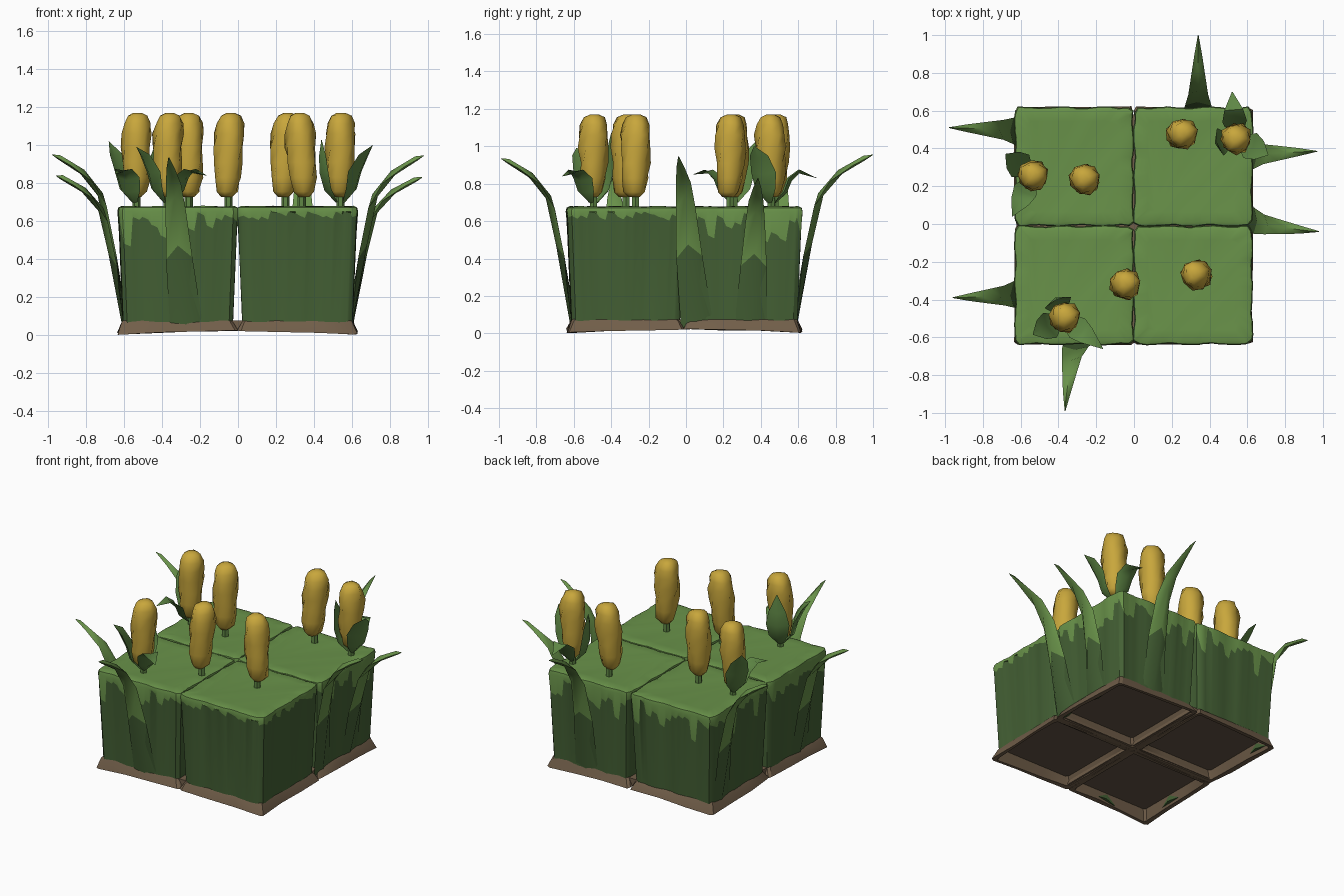
import bpy, bmesh, math, random
from mathutils import Vector

if "Cube" in bpy.data.objects:
    bpy.data.objects.remove(bpy.data.objects["Cube"])

random.seed(7)


def material(name, rgb):
    m = bpy.data.materials.new(name)
    m.diffuse_color = (*rgb, 1)
    m.use_nodes = True
    m.node_tree.nodes["Principled BSDF"].inputs["Base Color"].default_value = m.diffuse_color
    return m


LIGHT = material("grass green", (0.142, 0.290, 0.068))
DARK = material("deep green", (0.058, 0.118, 0.035))
LEAF = material("leaf green", (0.115, 0.245, 0.060))
BROWN = material("soil brown", (0.165, 0.112, 0.067))
SOIL = material("dark soil", (0.125, 0.088, 0.058))
GOLD = material("corn gold", (0.580, 0.385, 0.045))


def make(name, bm, mats, smooth=35):
    bmesh.ops.recalc_face_normals(bm, faces=bm.faces)
    me = bpy.data.meshes.new(name)
    bm.to_mesh(me)
    bm.free()
    for m in mats:
        me.materials.append(m)
    ob = bpy.data.objects.new(name, me)
    bpy.context.collection.objects.link(ob)
    bpy.ops.object.select_all(action='DESELECT')
    ob.select_set(True)
    bpy.context.view_layer.objects.active = ob
    bpy.ops.object.shade_smooth_by_angle(angle=math.radians(smooth))
    return ob


def loft(bm, rings, mats=None, cap_start=True, cap_end=True):
    """Skin a list of closed rings; mats gives one material slot per band."""
    vs = [[bm.verts.new(p) for p in r] for r in rings]
    n = len(vs[0])
    for k in range(len(vs) - 1):
        for i in range(n):
            j = (i + 1) % n
            f = bm.faces.new((vs[k][i], vs[k][j], vs[k + 1][j], vs[k + 1][i]))
            f.material_index = mats[k] if mats else 0
    for flag, ring, k in ((cap_start, vs[0], 0), (cap_end, vs[-1], -1)):
        if flag:
            bm.faces.new(ring).material_index = mats[k] if mats else 0


# ---- grass blocks: dark sides, light cap with ragged drips ----
def block(cx, cy, shallow):
    uv, drip, wob = [], [], []
    cols = 12
    for s in range(4):
        a = s * math.pi / 2
        ts = []
        for c in range(cols):
            t0 = -0.94 + 1.88 * c / cols
            low = random.uniform(0.60, 0.645) if shallow else random.choice(
                [0.62, 0.60, 0.56, 0.52, 0.48]) + random.uniform(-0.015, 0.02)
            # each column holds its height, then steps to the next one
            ts += [(t0 + 0.02, low + 0.015), (t0 + 0.125, low)]
        ts.append((0.94, 0.62))
        for t, z in ts:
            uv.append((math.cos(a) - t * math.sin(a), math.sin(a) + t * math.cos(a)))
            drip.append(z)
            wob.append(0.004 * math.sin(t * 9 + s * 2 + cx * 7) + random.uniform(-0.002, 0.002))

    def ring(h, zs, k=1.0):
        return [(cx + u * (h + w * k), cy + v * (h + w * k), z)
                for (u, v), w, z in zip(uv, wob, zs)]
    n = len(uv)
    half = lambda z: 0.287 + 0.025 * z / 0.66
    mid = [(cx + u * (half(z) + w * 0.7), cy + v * (half(z) + w * 0.7), z)
           for (u, v), w, z in zip(uv, wob, drip)]
    bm = bmesh.new()
    loft(bm, [ring(0.288, [0.055] * n, 0.5), mid, ring(0.314, [0.65] * n),
              ring(0.309, [0.671] * n), ring(0.29, [0.678 + w * 0.5 for w in wob]),
              ring(0.24, [0.675] * n, 0)],
         [0, 1, 1, 1, 1], cap_start=False)
    make("grass_block", bm, [DARK, LIGHT])

    # hollow soil rim under the block, lowest at the model's outer corner
    def sq(h, z, j=0.0, lift=0.0):
        out = []
        for s in range(4):
            a = s * math.pi / 2
            for t in (-0.95, -0.3, 0.35, 0.95):
                k = h + random.uniform(-j, j)
                x = cx + k * (math.cos(a) - t * math.sin(a))
                y = cy + k * (math.sin(a) + t * math.cos(a))
                away = 1 - min(1, (abs(x) + abs(y)) / 1.24) ** 3
                out.append((x, y, z + random.uniform(0, j) + lift * away))
        return out
    bm = bmesh.new()
    loft(bm, [sq(0.286, 0.074, 0.002), sq(0.293, 0.064, 0.004), sq(0.314, 0.0, 0.006, 0.022),
              sq(0.288, 0.002, 0.006, 0.022), sq(0.266, 0.075)], [0, 0, 0, 0], False, False)
    make("soil_rim", bm, [BROWN], 30)
    bm = bmesh.new()
    bm.faces.new([bm.verts.new(p) for p in sq(0.275, 0.075)])
    ob = make("soil_underside", bm, [SOIL])
    if ob.data.polygons[0].normal.z > 0:
        ob.data.flip_normals()


for sx in (-1, 1):
    for sy in (-1, 1):
        block(sx * 0.315 - 0.002, sy * 0.314 - 0.010, sx > 0 and sy < 0)

# ---- soil strips filling the cross between the blocks ----
for name, hx, hy in (("soil_strip_x", 0.59, 0.035), ("soil_strip_y", 0.035, 0.59)):
    bm = bmesh.new()
    loft(bm, [[(sx * hx, sy * hy - 0.01, z) for sx, sy in ((-1, -1), (1, -1), (1, 1), (-1, 1))]
              for z in (0.03, 0.075)])
    make(name, bm, [BROWN])


# ---- folded ribbon used for tall blades and cob leaves ----
def ribbon(name, path, widths, out, fold, mats, dark_below=-1, thick=0.012, droop=0.0,
           base_fold=1.0):
    pts = [Vector(p) for p in path]
    out = Vector((out[0], out[1], 0)).normalized()
    side = Vector((-out.y, out.x, 0))
    rings, bands = [], []
    for k, (p, w) in enumerate(zip(pts, widths)):
        t = (pts[min(k + 1, len(pts) - 1)] - pts[max(k - 1, 0)]).normalized()
        nrm = side.cross(t).normalized()
        s = t.cross(nrm).normalized()
        d = fold * w * (1 if k else base_fold)
        up = t * (droop if 0 < k < len(pts) - 1 else 0)
        rings.append([p - s * w / 2, p + nrm * d + up, p + s * w / 2,
                      p + nrm * (d - thick * min(1, w / 0.05)) + up])
        if k:
            bands.append(0 if (pts[k - 1].z + p.z) / 2 > dark_below else 1)
    bm = bmesh.new()
    loft(bm, rings, bands)
    make(name, bm, mats, 60)


# ---- tall blades leaning out from the block sides: base, tip, outward direction ----
blades = [((-0.60, 0.48), (-0.98, 0.51, 0.95), (-1, 0)),
          ((-0.60, -0.36), (-0.96, -0.39, 0.84), (-1, 0)),
          ((0.595, 0.345), (0.97, 0.385, 0.83), (1, 0)),
          ((0.595, 0.06), (0.98, -0.04, 0.945), (1, 0)),
          ((-0.27, -0.61), (-0.365, -0.99, 0.935), (0, -1)),
          ((0.34, 0.585), (0.34, 1.00, 0.955), (0, 1))]
for (bx, by), (tx, ty, tz), out in blades:
    o = Vector(out)
    b, t = Vector((bx, by)), Vector((tx, ty))
    run = (t - b).dot(o)
    drift = (t - b) - o * run
    path = []
    # share of the outward run, share of the height, share of the sideways drift
    for fr, fz, fs in ((0.0, 0.035, 0), (0.10, 0.43, 0.42), (0.24, 0.71, 0.62),
                       (0.44, 0.85, 0.74), (0.74, 0.94, 0.9), (1, 1, 1)):
        q = b + o * run * fr + drift * fs
        path.append((q.x, q.y, tz * fz))
    ribbon("tall_blade", path, (0.175, 0.14, 0.105, 0.08, 0.042, 0.004), out,
           0.26, [LIGHT, DARK], 0.35, 0.03, 0.075, 0.15)


# ---- corn cobs: lumpy twisted lathe on a short stem ----
def cob(x, y):
    lean = Vector((random.uniform(-0.025, 0.025), random.uniform(-0.025, 0.025)))
    ph = random.uniform(0, 6.28)
    prof = [(0.728, 0.030), (0.755, 0.056), (0.83, 0.071), (0.91, 0.075), (0.99, 0.080),
            (1.06, 0.080), (1.115, 0.072), (1.155, 0.054), (1.17, 0.022)]
    rings = []
    for z, r in prof:
        f = (z - 0.73) / 0.44
        ring = []
        for i in range(9):
            a = 2 * math.pi * i / 9 + ph + 0.7 * f
            k = r * (1 + 0.09 * math.sin(3 * a + 8 * f) + random.uniform(-0.05, 0.05))
            ring.append((x + lean.x * (f - 0.5) + k * math.cos(a),
                         y + lean.y * (f - 0.5) + k * math.sin(a), z))
        rings.append(ring)
    bm = bmesh.new()
    loft(bm, rings)
    make("corn_cob", bm, [GOLD], 60)
    bm = bmesh.new()
    loft(bm, [[(x + 0.022 * math.cos(i * math.pi / 3), y + 0.022 * math.sin(i * math.pi / 3), z)
               for i in range(6)] for z in (0.66, 0.76)])
    make("corn_stem", bm, [LEAF], 20)


for x, y in ((-0.535, 0.255), (-0.26, 0.235), (0.25, 0.475), (0.54, 0.455),
             (-0.05, -0.32), (0.335, -0.27), (-0.37, -0.495)):
    cob(x, y)

# ---- leaves wrapping three of the cobs: cob centre, leaf tips (low tips droop) ----
husks = [((-0.535, 0.255), ((-0.68, 0.37, 1.02), (-0.645, 0.04, 0.85))),
         ((0.54, 0.455), ((0.52, 0.70, 0.83), (0.71, 0.365, 1.00), (0.44, 0.43, 1.03))),
         ((-0.37, -0.495), ((-0.535, -0.585, 0.99), (-0.165, -0.66, 0.84), (-0.41, -0.40, 1.07)))]
for (cx, cy), tips in husks:
    c = Vector((cx, cy))
    for tx, ty, tz in tips:
        d = Vector((tx, ty)) - c
        dist, o = d.length, d.normalized()
        if tz < 0.9:   # arching leaf
            shape = ((0.02, 0.70), (0.065, 0.76), (0.09, 0.83), (0.15, 0.875), (dist, tz))
            widths = (0.03, 0.11, 0.13, 0.10, 0.004)
        else:          # upright leaf
            shape = ((0.02, 0.70), (0.065, 0.77), (0.085, 0.86),
                     ((0.085 + dist) / 2, 0.95), (dist, tz))
            widths = (0.03, 0.12, 0.15, 0.11, 0.004)
        path = [(cx + o.x * r, cy + o.y * r, z) for r, z in shape]
        ribbon("cob_leaf", path, widths, o, 0.2, [LEAF])
